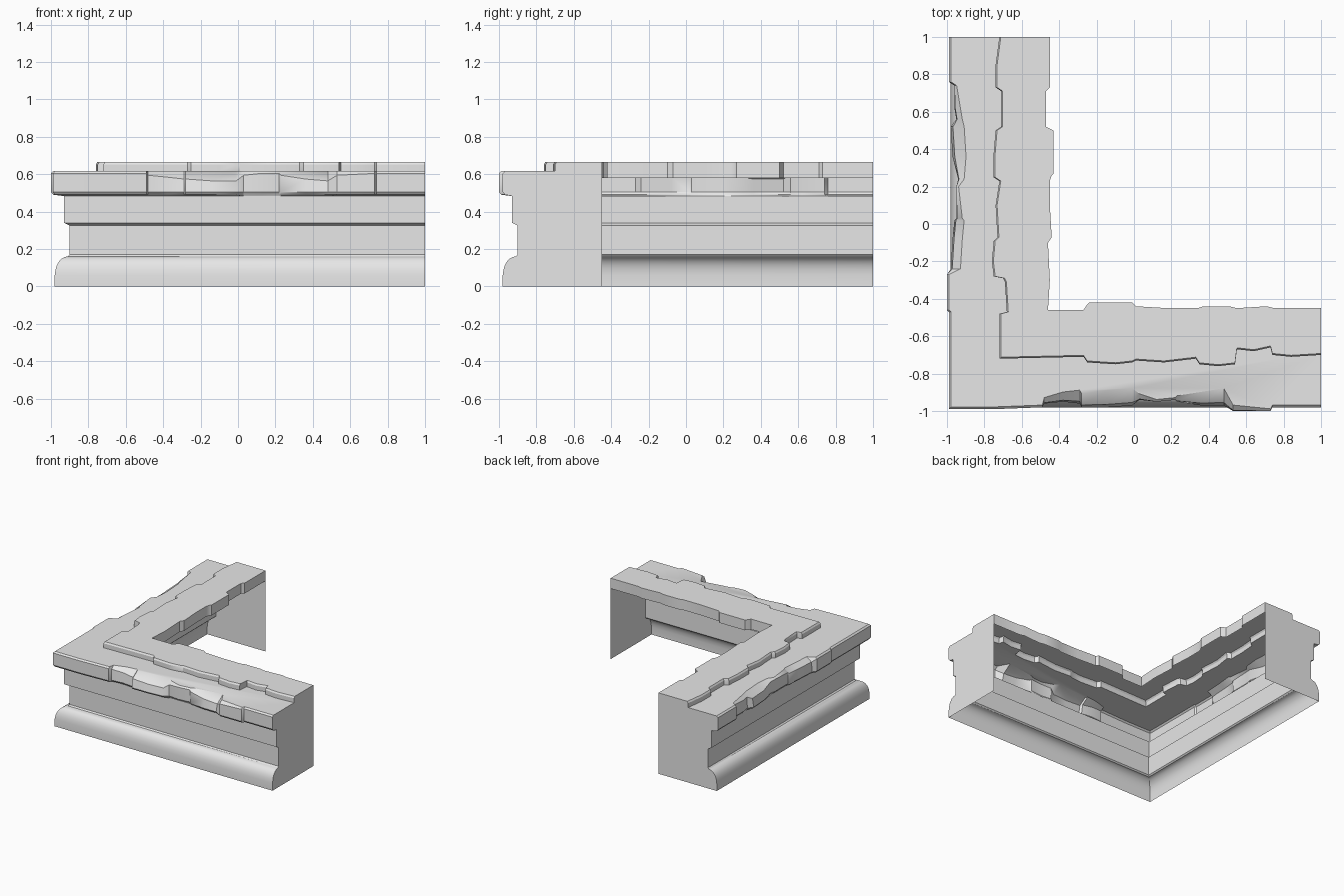
import bpy
import bmesh
import math

cube = bpy.data.objects.get("Cube")
if cube:
    bpy.data.objects.remove(cube, do_unlink=True)

stone = bpy.data.materials.new("grey stone")
stone.use_nodes = True
GREY = (0.8, 0.8, 0.8, 1)
stone.diffuse_color = GREY
stone.node_tree.nodes["Principled BSDF"].inputs["Base Color"].default_value = GREY


def path(front, side, corner):
    """Join (along, offset, height) points of both arms around the corner."""
    a = [(s, -d, z) for s, d, z in reversed(front)]
    b = [(-d, s, z) for s, d, z in side]
    return a + [(-corner[0], -corner[0], corner[1])] + b


def level(front, side, corner, z, shift=0.0):
    """Ragged outline, given in hundredths, laid at one height."""
    def arm(pts):
        return [(s / 100, d / 100 + shift, z) for s, d in pts]
    return path(arm(front), arm(side), (corner / 100 + shift, z))


def strips(rows):
    """Quads between neighbouring rows of equal length."""
    return [(a[i + 1], a[i], b[i], b[i + 1])
            for a, b in zip(rows, rows[1:]) for i in range(len(a) - 1)]


def slab(a, b):
    """One flat face between two outlines."""
    return list(reversed(a)) + list(b)


def build(name, faces, angle=30):
    bm = bmesh.new()
    for f in faces:
        bm.faces.new([bm.verts.new(p) for p in f])
    bmesh.ops.remove_doubles(bm, verts=bm.verts, dist=1e-5)
    big = [f for f in bm.faces if len(f.verts) > 4]
    bmesh.ops.triangulate(bm, faces=big, ngon_method='EAR_CLIP')
    mesh = bpy.data.meshes.new(name)
    bm.to_mesh(mesh)
    bm.free()
    mesh.materials.append(stone)
    ob = bpy.data.objects.new(name, mesh)
    bpy.context.collection.objects.link(ob)
    bpy.ops.object.select_all(action='DESELECT')
    ob.select_set(True)
    bpy.context.view_layer.objects.active = ob
    bpy.ops.object.shade_smooth_by_angle(angle=math.radians(angle))
    return ob


# Moulded wall face: plinth, rounded shoulder, recess and frieze
profile = [(.98, 0), (.98, .06)]
for k in range(1, 7):
    t = math.radians(15 * k)
    profile.append((.91 + .068 * math.cos(t), .065 + .095 * math.sin(t)))
profile += [(.9, .17), (.9, .325), (.93, .34), (.93, .483)]
moulding = [path([(1, d, z)], [(1, d, z)], (d, z)) for d, z in profile]
build("moulded_wall", strips(moulding))

# Lower course of stones: (along, offset, chip depth) in hundredths
sill_front = [(-75, 99, 0), (-49, 98, 0), (-48, 96, 1), (-38, 95, 2),
              (-29, 96, 3), (-28, 98, 3), (-14, 98, 4), (-1, 97, 4),
              (3, 94, 1), (12, 95, 0), (22, 94, 0), (23, 95, 1),
              (36, 97, 3), (48, 97, 4), (53, 100, 1), (73, 100, 0),
              (74, 98, 0), (100, 98, 0)]
sill_side = [(-47, 99, 0), (-46, 100, 0), (-27, 100, 0), (-24, 98, 2),
             (-8, 97, 2), (2, 96, 2), (3, 95, 1), (20, 95, 0),
             (24, 94, 1), (36, 97, 3), (52, 98, 3), (56, 95, 1),
             (62, 96, 1), (74, 96, 0), (76, 99, 0), (100, 99, 0)]


def sill_row(inset, chip_inset, z, chip_drop):
    def arm(pts):
        return [(s / 100, d / 100 - inset - chip_inset * c / 100,
                 z - chip_drop * c / 100) for s, d, c in pts]
    return path(arm(sill_front), arm(sill_side), (.99 - inset, z))


sill_back = path([(p[0] / 100, .93, .483) for p in sill_front],
                 [(p[0] / 100, .93, .483) for p in sill_side], (.93, .483))
sill = [sill_back, sill_row(.012, 0, .49, 0), sill_row(0, 0, .505, 0),
        sill_row(0, .4, .604, 1), sill_row(.012, 2, .616, 0)]

# Upper course of stones: ragged front and back outlines
step_front = [(-27, 71), (-25, 74), (-10, 75), (-1, 74), (1, 73), (16, 74),
              (33, 72), (35, 75), (45, 76), (54, 75), (55, 67), (64, 68),
              (73, 66), (74, 70), (84, 71), (100, 70)]
step_side = [(-48, 72), (-47, 68), (-31, 69), (-29, 70), (-28, 75),
             (-20, 76), (-9, 75), (-7, 73), (10, 74), (23, 72), (25, 75),
             (38, 75), (50, 74), (52, 71), (71, 71), (73, 74), (85, 74),
             (100, 72)]
back_front = [(-27, 46), (-25, 43), (-24, 42), (-1, 42), (1, 44), (18, 45),
              (34, 45), (37, 44), (51, 44), (55, 45), (71, 44), (75, 45),
              (100, 45)]
back_side = [(-30, 45), (-10, 46), (-7, 44), (10, 45), (23, 45), (26, 44),
             (27, 43), (50, 43), (52, 47), (71, 47), (73, 45), (100, 45)]
step = [level(step_front, step_side, 72, z, s)
        for z, s in ((.616, 0), (.652, 0), (.665, -.008))]
back = [level(back_front, back_side, 46, z) for z in (.665, .58)]

build("lower_stones", strips(sill) + [slab(sill[-1], step[0])], 35)
build("upper_stones", strips(step) + [slab(step[-1], back[0])]
      + strips(back))

# Flat end walls follow the full cross-section
rows = moulding + sill[1:] + step + back[:1]
front_end = [r[0] for r in rows] + [(1, -.45, 0)]
side_end = [r[-1] for r in rows] + [(-.45, 1, 0)]
build("front_arm_end", [front_end[::-1]])
build("side_arm_end", [side_end])
